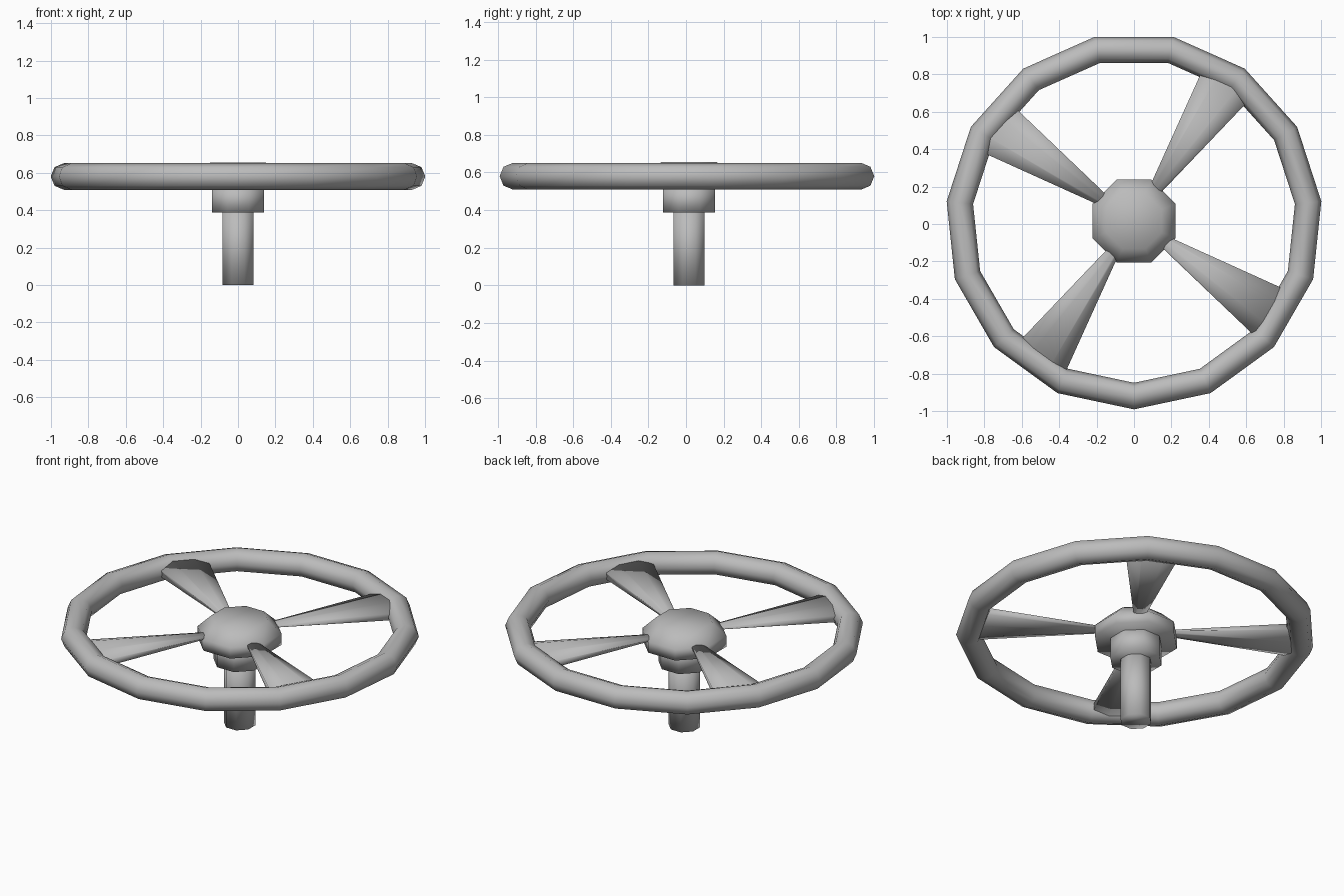
import bpy, math
from mathutils import Matrix, Vector

cube = bpy.data.objects.get("Cube")
if cube:
    bpy.data.objects.remove(cube, do_unlink=True)

CY = 0.016          # wheel axis offset in y
RIM_Z = 0.58
OCT = math.cos(math.pi / 8)

grey = bpy.data.materials.new("plain_grey")
grey.use_nodes = True
COLOR = (0.5, 0.5, 0.5, 1)
grey.diffuse_color = COLOR
grey.node_tree.nodes["Principled BSDF"].inputs["Base Color"].default_value = COLOR


def make(name, verts, faces):
    mesh = bpy.data.meshes.new(name)
    mesh.from_pydata(verts, [], faces)
    mesh.materials.append(grey)
    mesh.shade_smooth()
    obj = bpy.data.objects.new(name, mesh)
    bpy.context.collection.objects.link(obj)
    return obj


def lathe(name, profile, sides=8):
    """Capped octagonal solid from (apothem, z) rings, bottom to top."""
    verts = []
    for r, z in profile:
        for i in range(sides):
            a = math.tau * (i + 0.5) / sides
            verts.append((r / OCT * math.cos(a), CY + r / OCT * math.sin(a), z))
    faces = [tuple(reversed(range(sides)))]
    for k in range(len(profile) - 1):
        for i in range(sides):
            j = (i + 1) % sides
            a, b = k * sides, (k + 1) * sides
            faces.append((a + i, a + j, b + j, b + i))
    top = (len(profile) - 1) * sides
    faces.append(tuple(range(top, top + sides)))
    return make(name, verts, faces)


# Column, collar and chamfered hub
lathe("shaft", [(0.083, 0), (0.083, 0.42)])
lathe("collar", [(0.138, 0.387), (0.138, 0.53)])
lathe("hub", [(0.222, 0.512), (0.222, 0.58), (0.148, 0.655)])

# Rim: fifteen-sided ring with an octagonal section
bpy.ops.mesh.primitive_torus_add(
    major_segments=15, minor_segments=8, major_radius=0.936, minor_radius=0.071,
    location=(0, CY, RIM_Z), rotation=(0, 0, -math.pi / 2))
rim = bpy.context.object
rim.name = "rim"
rim.data.materials.append(grey)
rim.data.shade_smooth()

# Spokes: flattened octagonal cones widening toward the rim
for n in range(4):
    turn = Matrix.Translation((0, CY, RIM_Z)) @ Matrix.Rotation(
        math.radians(56 + 90 * n), 4, 'Z')
    verts = []
    for r, width in ((0.12, 0.04), (0.92, 0.312)):
        for i in range(8):
            a = math.tau * (i + 0.5) / 8
            verts.append(turn @ Vector((r, width / 2 / OCT * math.cos(a),
                                        width / 6 / OCT * math.sin(a))))
    faces = [tuple(reversed(range(8))), tuple(range(8, 16))]
    faces += [(i, (i + 1) % 8, (i + 1) % 8 + 8, i + 8) for i in range(8)]
    make(f"spoke_{n + 1}", verts, faces)
